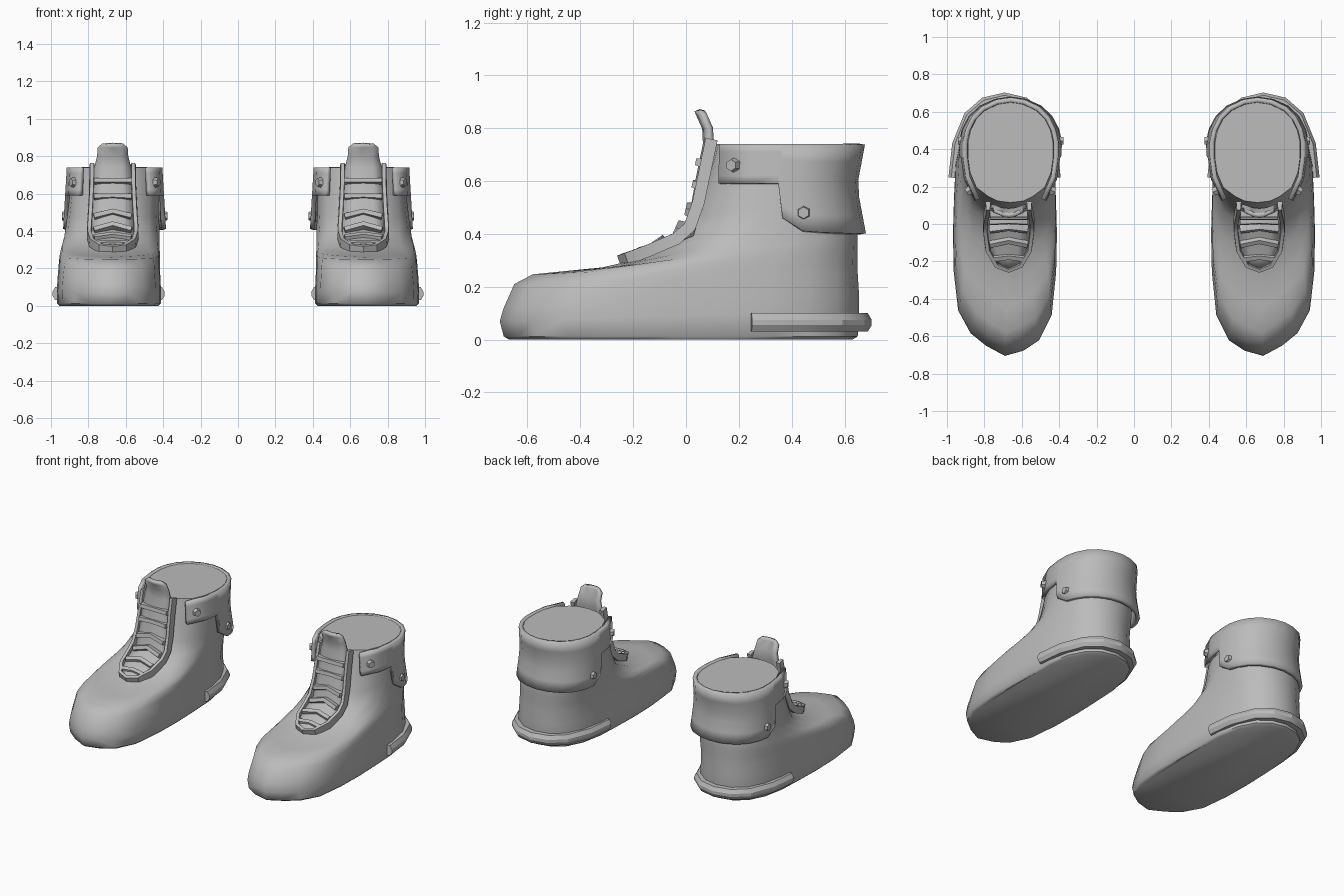
import bpy, bmesh, math
from mathutils import Vector, Matrix

cube = bpy.data.objects.get("Cube")
if cube:
    bpy.data.objects.remove(cube, do_unlink=True)

grey = bpy.data.materials.new("plain grey")
grey.use_nodes = True
GREY = (0.5, 0.5, 0.5, 1)
grey.diffuse_color = GREY
grey.node_tree.nodes["Principled BSDF"].inputs["Base Color"].default_value = GREY


def finish(name, bm, angle=40, thickness=0):
    """Turn a bmesh of one boot's part into a pair mirrored over x = 0."""
    bmesh.ops.recalc_face_normals(bm, faces=bm.faces)
    mesh = bpy.data.meshes.new(name)
    bm.to_mesh(mesh)
    bm.free()
    mesh.materials.append(grey)
    ob = bpy.data.objects.new(name, mesh)
    bpy.context.collection.objects.link(ob)
    bpy.ops.object.select_all(action='DESELECT')
    ob.select_set(True)
    bpy.context.view_layer.objects.active = ob
    bpy.ops.object.shade_smooth_by_angle(angle=math.radians(angle))
    if thickness:
        solid = ob.modifiers.new("thickness", 'SOLIDIFY')
        solid.thickness = thickness
        solid.offset = 0
    mirror = ob.modifiers.new("pair", 'MIRROR')
    mirror.use_mirror_merge = False
    return ob


def loft(bm, rows, closed=True, caps=True):
    """Bridge equal rows of points with quads."""
    rings = [[bm.verts.new(p) for p in row] for row in rows]
    n = len(rings[0])
    for a, b in zip(rings, rings[1:]):
        for i in range(n if closed else n - 1):
            j = (i + 1) % n
            bm.faces.new((a[i], a[j], b[j], b[i]))
    if caps:
        bm.faces.new(rings[0])
        bm.faces.new(rings[-1])


def sweep(bm, path, ups, section):
    """Carry a cross-section (side, up) along a path."""
    rows = []
    for i, p in enumerate(path):
        t = (path[min(i + 1, len(path) - 1)] - path[max(i - 1, 0)]).normalized()
        side = t.cross(ups[i]).normalized()
        up = side.cross(t)
        rows.append([p + side * a + up * b for a, b in section])
    loft(bm, rows)


def both_sides(half, cx):
    """Mirror a half path that starts on the centre line at cx."""
    pts = [Vector((cx - x, y, z)) for x, y, z in reversed(half[1:])]
    return pts + [Vector((cx + x, y, z)) for x, y, z in half]


def shin_normal(z):
    """Outward direction of the lacing area at height z."""
    k = min(max((z - 0.36) / 0.1, 0), 1)
    return Vector((0, -0.42, 0.9)).lerp(Vector((0, -0.97, 0.2)), k).normalized()


# Boot body: tilted rings from the sole outline to the ankle outline
SOLE = [(0, 0), (.03, .36), (.075, .66), (.17, .9), (.33, .985), (.48, 1),
        (.62, .98), (.75, .95), (.86, .84), (.94, .64), (.985, .35), (1, 0)]
ANKLE = [(0, 0), (.015, .3), (.06, .52), (.15, .8), (.3, .95), (.45, 1),
         (.6, 1), (.72, .94), (.83, .81), (.92, .6), (.98, .3), (1, 0)]
# front y, front z, back y, back z, centre x, half width, front pinch, blend
RINGS = [
    (-.67, 0, .63, 0, .69, .265, 1, 0),
    (-.69, .012, .65, .012, .69, .277, 1, 0),
    (-.705, .07, .655, .11, .69, .278, 1, 0),
    (-.69, .12, .655, .17, .69, .275, 1, 0),
    (-.65, .21, .65, .25, .688, .27, 1.1, 0),
    (-.58, .247, .65, .3, .685, .268, 1.3, 0),
    (-.45, .26, .65, .35, .683, .264, 1.6, 0),
    (-.34, .268, .65, .39, .68, .26, 1.9, .1),
    (-.2, .3, .645, .43, .675, .255, 2, .25),
    (-.03, .37, .64, .49, .67, .25, 1.5, .6),
    (.035, .47, .63, .53, .668, .243, 1.1, .9),
    (.07, .58, .625, .6, .663, .237, 1, 1),
    (.1, .68, .64, .68, .66, .23, 1, 1),
    (.115, .74, .65, .737, .66, .228, 1, 1),
]


def body_ring(yf, zf, yb, zb, cx, hw, pinch, blend):
    half = []
    for i, (s, a) in enumerate(zip(SOLE, ANKLE)):
        v = s[0] + (a[0] - s[0]) * blend
        u = s[1] + (a[1] - s[1]) * blend
        half.append((v, u ** pinch if i < 5 else u))
    loop = half + [(v, -u) for v, u in half[-2:0:-1]]
    return [(cx + hw * u,
             yf + (yb - yf) * v + .04 * u * max(0, 1 - 4 * v) * (1 - blend),
             zf + (zb - zf) * v) for v, u in loop]


bm = bmesh.new()
loft(bm, [body_ring(*r) for r in RINGS])
finish("boot_body", bm, 45)

# Ankle cuff: stepped panel wrapped round the back (depth, width, lower edge)
CUFF = [(1, 0, .4), (.98, .3, .4), (.92, .6, .4), (.83, .81, .402),
        (.72, .94, .405), (.61, 1, .41), (.485, 1, .46), (.475, 1, .59),
        (.28, .94, .59), (.07, .72, .59)]


def cuff_column(v, u, low):
    col = []
    for k in range(6):
        z = .74 + (low - .74) * k / 5
        back = .635 + .03 * abs(z - .58) / .16
        col.append(Vector((.66 + u * (.243 + .06 * (.74 - z)),
                           .09 + (back - .09) * v, z)))
    return col


bm = bmesh.new()
loft(bm, [cuff_column(v, -u, z) for v, u, z in reversed(CUFF[1:])]
     + [cuff_column(*c) for c in CUFF], closed=False, caps=False)
finish("ankle_cuff", bm, 40, .025)

# Heel bumper: bevelled strip round the back of the sole
HEEL = [(0, .703, 0), (.12, .675, 0), (.215, .592, 0), (.28, .43, 0), (.3, .25, 0)]
bm = bmesh.new()
path = both_sides(HEEL, .692)
sweep(bm, path, [Vector((0, 0, 1))] * len(path),
      [(.06, .03), (.015, .03), (0, .055), (0, .075), (.015, .1), (.06, .1)]
      if (path[1] - path[0]).cross(Vector((0, 0, 1))).x > 0 else
      [(-.06, .03), (-.015, .03), (0, .055), (0, .075), (-.015, .1), (-.06, .1)])
finish("heel_bumper", bm, 25)

# Tongue: bowed strip rising above the collar (y, z, half width)
TONGUE = [(-.235, .305, .05), (-.18, .322, .09), (-.09, .358, .11),
          (0, .4, .115), (.027, .49, .11), (.05, .62, .105), (.075, .74, .095),
          (.072, .8, .08), (.05, .85, .076), (.042, .868, .05)]
bm = bmesh.new()
loft(bm, [[(.67 + w * u, y + .02 * u * u, z) for u in (-1, -.5, 0, .5, 1)]
          for y, z, w in TONGUE], closed=False, caps=False)
finish("tongue", bm, 40, .022)

# Raised frame round the lacing
FRAME = [(0, -.245, .307), (.065, -.22, .315), (.112, -.14, .345),
         (.125, -.04, .388), (.124, .008, .43), (.118, .04, .52),
         (.112, .065, .64), (.11, .09, .76)]
bm = bmesh.new()
path = both_sides(FRAME, .67)
sweep(bm, path, [shin_normal(p.z) for p in path],
      [(-.014, -.03), (.014, -.03), (.01, .016), (-.01, .016)])
finish("lace_frame", bm, 30)

# Lace bars: the lower ones peak in the middle (y, z, drop at the ends)
LACES = [(.05, .67, 0), (.038, .59, .005), (.015, .505, .025),
         (-.02, .435, .03), (-.09, .378, .025), (-.175, .335, .012)]
bm = bmesh.new()
for y, z, drop in LACES:
    normal = shin_normal(z)
    along = normal.cross(Vector((-1, 0, 0)))
    if along.z < 0:
        along = -along
    width = .1 if z > .35 else .08
    path = [Vector((.67 + width * u, y, z)) - along * drop * abs(u)
            for u in (-1, -.5, 0, .5, 1)]
    sweep(bm, path, [normal] * len(path),
          [(-.019, -.02), (.019, -.02), (.012, .014), (-.012, .014)])
finish("lace_bars", bm, 30)

# Hexagonal studs on both sides of the cuff (offset, y, z, turn to the front)
bm = bmesh.new()
for side in (-1, 1):
    for off, y, z, turn in ((.218, .18, .66, 30), (.262, .445, .48, 0)):
        a = math.radians(turn)
        out = Vector((side * math.cos(a), -math.sin(a), 0))
        place = Matrix.Translation((.66 + side * off, y, z))
        bmesh.ops.create_cone(
            bm, cap_ends=True, segments=6, radius1=.032, radius2=.022, depth=.04,
            matrix=place @ out.to_track_quat('Z', 'Y').to_matrix().to_4x4())
finish("cuff_studs", bm, 20)
